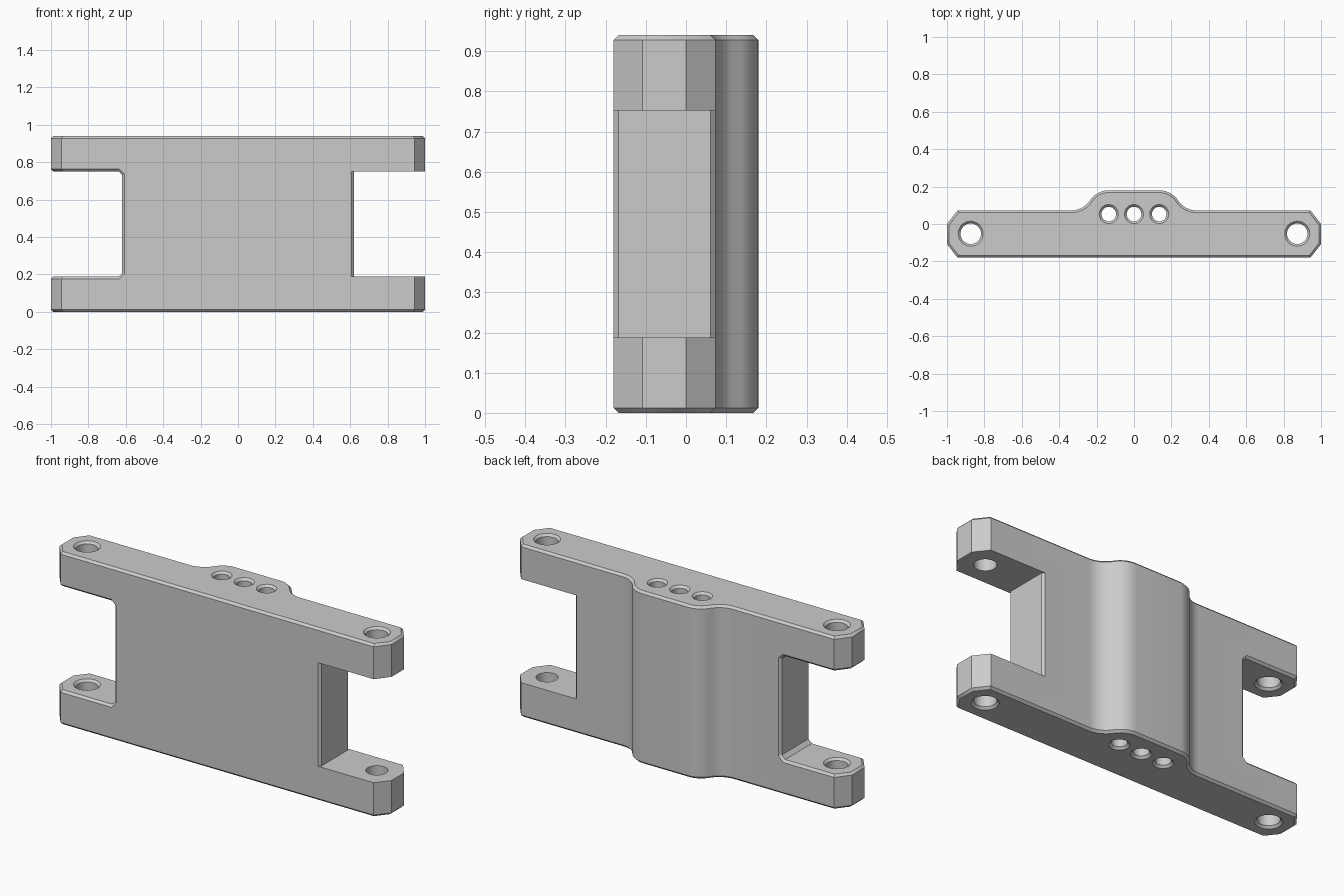
import bpy, bmesh, math
from mathutils import Matrix

old = bpy.data.objects.get("Cube")
if old:
    bpy.data.objects.remove(old, do_unlink=True)

H = 0.94                      # total height
FRONT, BACK, HUMP = -0.18, 0.073, 0.18
LOW, HIGH = 0.188, 0.752      # notch floor and ceiling
WALL = 0.62                   # notch inner wall
C = 0.012                     # chamfer size

grey = bpy.data.materials.new("light_grey")
grey.use_nodes = True
colour = (0.6, 0.6, 0.6, 1)
grey.diffuse_color = colour
grey.node_tree.nodes["Principled BSDF"].inputs["Base Color"].default_value = colour


def add_object(name, bm):
    bmesh.ops.recalc_face_normals(bm, faces=bm.faces[:])
    mesh = bpy.data.meshes.new(name)
    bm.to_mesh(mesh)
    bm.free()
    mesh.materials.append(grey)
    obj = bpy.data.objects.new(name, mesh)
    bpy.context.collection.objects.link(obj)
    return obj


def prism(points, offset):
    """Extrude a closed 3D outline by an offset."""
    bm = bmesh.new()
    face = bm.faces.new([bm.verts.new(p) for p in points])
    new = bmesh.ops.extrude_face_region(bm, geom=[face])["geom"]
    moved = [v for v in new if isinstance(v, bmesh.types.BMVert)]
    bmesh.ops.translate(bm, verts=moved, vec=offset)
    bmesh.ops.recalc_face_normals(bm, faces=bm.faces[:])
    return bm


def chamfer(bm, edges):
    bmesh.ops.bevel(bm, geom=edges, offset=C, offset_type='OFFSET',
                    segments=1, profile=0.5, affect='EDGES')


def cut(target, cutter):
    mod = target.modifiers.new("cut", 'BOOLEAN')
    mod.operation, mod.solver, mod.object = 'DIFFERENCE', 'EXACT', cutter
    bpy.context.view_layer.objects.active = target
    bpy.ops.object.modifier_apply(modifier=mod.name)
    bpy.data.objects.remove(cutter, do_unlink=True)


def hole_cutter(x, y, r, rims):
    """Turned cutter that flares where the hole meets a surface."""
    d = 2 * C
    profile = []
    for z, up in rims:
        wide, narrow = (z + C * up, r + d), (z - C * up, r)
        profile += [narrow, wide] if up > 0 else [wide, narrow]
    n = 32
    bm = bmesh.new()
    rings = [[bm.verts.new((x + q * math.cos(math.tau * i / n),
                            y + q * math.sin(math.tau * i / n), z))
              for i in range(n)] for z, q in profile]
    for a, b in zip(rings, rings[1:]):
        for i in range(n):
            j = (i + 1) % n
            bm.faces.new((a[i], a[j], b[j], b[i]))
    bm.faces.new(rings[0])
    bm.faces.new(rings[-1])
    return add_object("hole_cutter", bm)


# Plan outline: half on +x from front to back, then mirrored
half = [(0.943, FRONT), (1, -0.108), (1, 0), (0.943, BACK)]
start, end = 0.334, 0.136
rise = HUMP - BACK
angle = 2 * math.atan(rise / (start - end))
radius = (start - end) / (2 * math.sin(angle))
steps = 9
for i in range(steps + 1):
    a = angle * i / steps
    half.append((start - radius * math.sin(a), BACK + radius * (1 - math.cos(a))))
for i in range(steps - 1, -1, -1):
    a = angle * i / steps
    half.append((end + radius * math.sin(a), HUMP - radius * (1 - math.cos(a))))
outline = half + [(-x, y) for x, y in reversed(half)]

# Main plate with chamfered top and bottom rims
bm = prism([(x, y, 0) for x, y in outline], (0, 0, H))
chamfer(bm, [e for e in bm.edges
             if abs(e.verts[0].co.z - e.verts[1].co.z) < 1e-5])
plate = add_object("hinge_plate", bm)

# Left notch: chamfer only beside its inner wall
cutter = [(1.2, FRONT - 0.1), (WALL - C - 0.1, FRONT - 0.1), (WALL, FRONT + C),
          (WALL, BACK - C), (WALL - C - 0.1, BACK + 0.1), (1.2, BACK + 0.1)]
cut(plate, add_object("left_notch_cutter",
                      prism([(x, y, LOW) for x, y in cutter], (0, 0, HIGH - LOW))))

# Right notch: clipped inner corners, then a chamfer around the whole opening
k = 0.02
cutter = [(-1.2, LOW), (-WALL - k, LOW), (-WALL, LOW + k),
          (-WALL, HIGH - k), (-WALL - k, HIGH), (-1.2, HIGH)]
cut(plate, add_object("right_notch_cutter",
                      prism([(x, -0.4, z) for x, z in cutter], (0, 0.8, 0))))

bm = bmesh.new()
bm.from_mesh(plate.data)
bmesh.ops.remove_doubles(bm, verts=bm.verts[:], dist=1e-5)
bmesh.ops.dissolve_limit(bm, angle_limit=0.01, verts=bm.verts[:], edges=bm.edges[:])
inside = {f for f in bm.faces if all(
    v.co.x < -WALL + 0.001 and LOW - 0.001 < v.co.z < HIGH + 0.001 for v in f.verts)}
chamfer(bm, [e for e in bm.edges if sum(f in inside for f in e.link_faces) == 1])
bm.to_mesh(plate.data)
bm.free()

# Pin holes in the fork ends and three holes beside the hump
ends = [(0, -1), (H, 1)]
for x in (-0.135, 0, 0.135):
    cut(plate, hole_cutter(x, 0.053, 0.039, ends))
cut(plate, hole_cutter(0.873, -0.052, 0.055, ends))
cut(plate, hole_cutter(-0.873, -0.052, 0.055,
                       [(0, -1), (LOW, 1), (HIGH, -1), (H, 1)]))

# Smooth curves, crisp chamfers
bpy.ops.object.select_all(action='DESELECT')
plate.select_set(True)
bpy.context.view_layer.objects.active = plate
bpy.ops.object.shade_smooth_by_angle(angle=math.radians(30))
